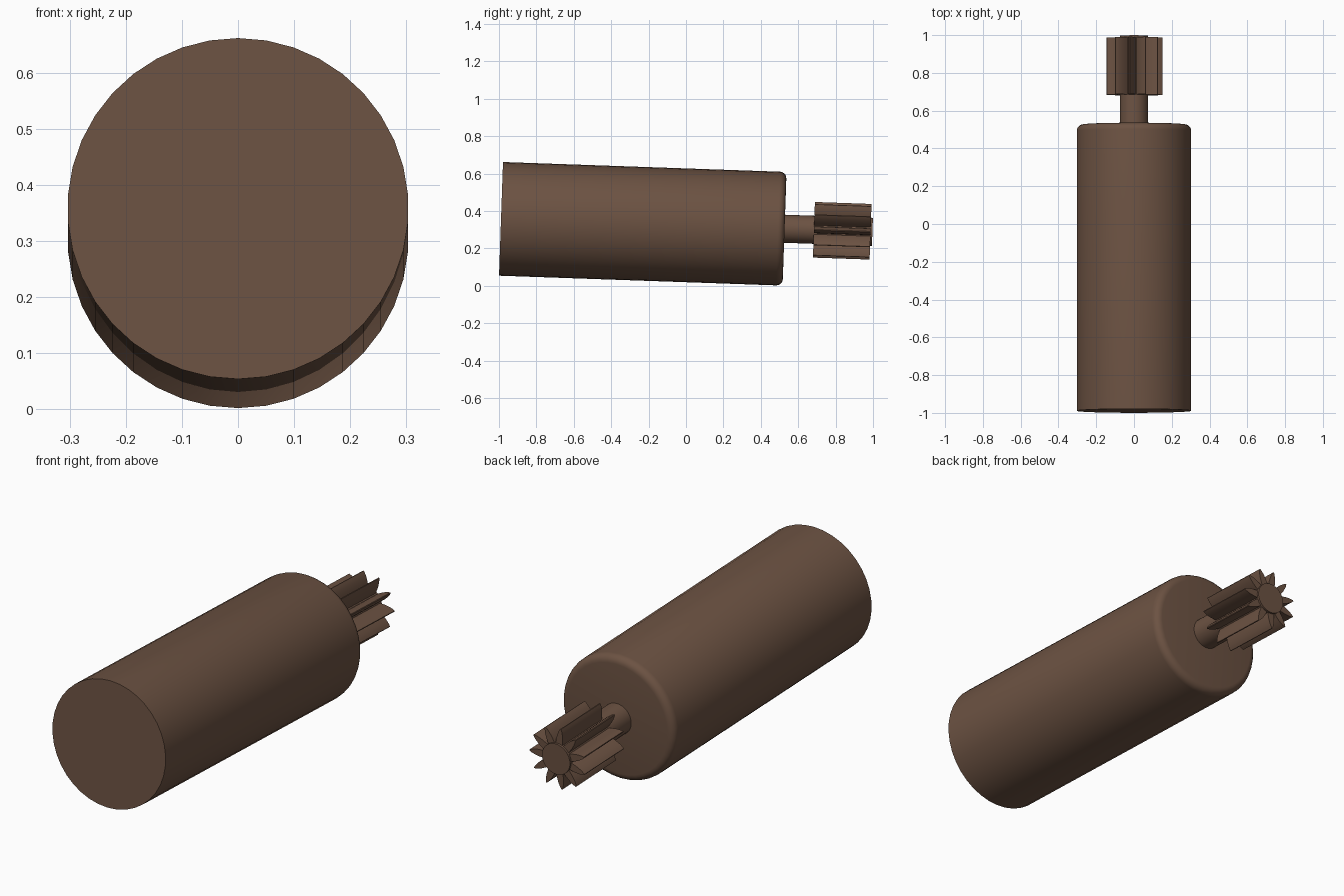
import bpy, bmesh, math
from mathutils import Matrix

if "Cube" in bpy.data.objects:
    bpy.data.objects.remove(bpy.data.objects["Cube"])

# Whole motor lies along +y and dips by two degrees
TILT = math.radians(2)
PLACE = Matrix.Translation((0, -0.989, 0.358)) @ Matrix.Rotation(-math.pi / 2 - TILT, 4, 'X')

brown = bpy.data.materials.new("brown")
brown.diffuse_color = (0.15, 0.085, 0.055, 1)
brown.use_nodes = True
brown.node_tree.nodes["Principled BSDF"].inputs["Base Color"].default_value = brown.diffuse_color


def extruded(name, outline, start, end, round_end=0.0):
    """Closed outline extruded along the motor axis, optionally rounded at the far end."""
    bm = bmesh.new()
    face = bm.faces.new([bm.verts.new((x, y, start)) for x, y in outline])
    geom = bmesh.ops.extrude_face_region(bm, geom=[face])["geom"]
    top = [v for v in geom if isinstance(v, bmesh.types.BMVert)]
    bmesh.ops.translate(bm, verts=top, vec=(0, 0, end - start))
    bmesh.ops.recalc_face_normals(bm, faces=bm.faces)
    if round_end:
        rim = [e for e in bm.edges if all(v in top for v in e.verts)]
        bmesh.ops.bevel(bm, geom=rim, offset=round_end, segments=5,
                        profile=0.5, affect='EDGES')
    mesh = bpy.data.meshes.new(name)
    bm.to_mesh(mesh)
    bm.free()
    mesh.materials.append(brown)
    obj = bpy.data.objects.new(name, mesh)
    obj.matrix_world = PLACE
    bpy.context.collection.objects.link(obj)
    bpy.ops.object.select_all(action='DESELECT')
    obj.select_set(True)
    bpy.context.view_layer.objects.active = obj
    bpy.ops.object.shade_smooth_by_angle(angle=math.radians(30))
    return obj


def circle(radius, sides):
    return [(radius * math.sin(2 * math.pi * i / sides),
             radius * math.cos(2 * math.pi * i / sides)) for i in range(sides)]


# Motor can with a rounded shaft-side rim
extruded("motor_body", circle(0.304, 38), 0, 1.517, 0.035)

# Shaft running through the pinion and slightly past it
extruded("shaft", circle(0.075, 32), 1.50, 1.987)

# Pinion with eleven leaf-shaped teeth: (radius, half width) from root to tip
TEETH = 11
flank = [(0.072, 0.018), (0.09, 0.0175), (0.108, 0.0155), (0.125, 0.012),
         (0.139, 0.0075), (0.15, 0.002)]
tooth = [(r, -w) for r, w in flank] + [(r, w) for r, w in reversed(flank)]
outline = []
for i in range(TEETH):
    a = 2 * math.pi * i / TEETH
    c, s = math.cos(a), math.sin(a)
    outline += [(x * c - y * s, x * s + y * c) for x, y in tooth]
extruded("pinion_gear", outline, 1.674, 1.977)
